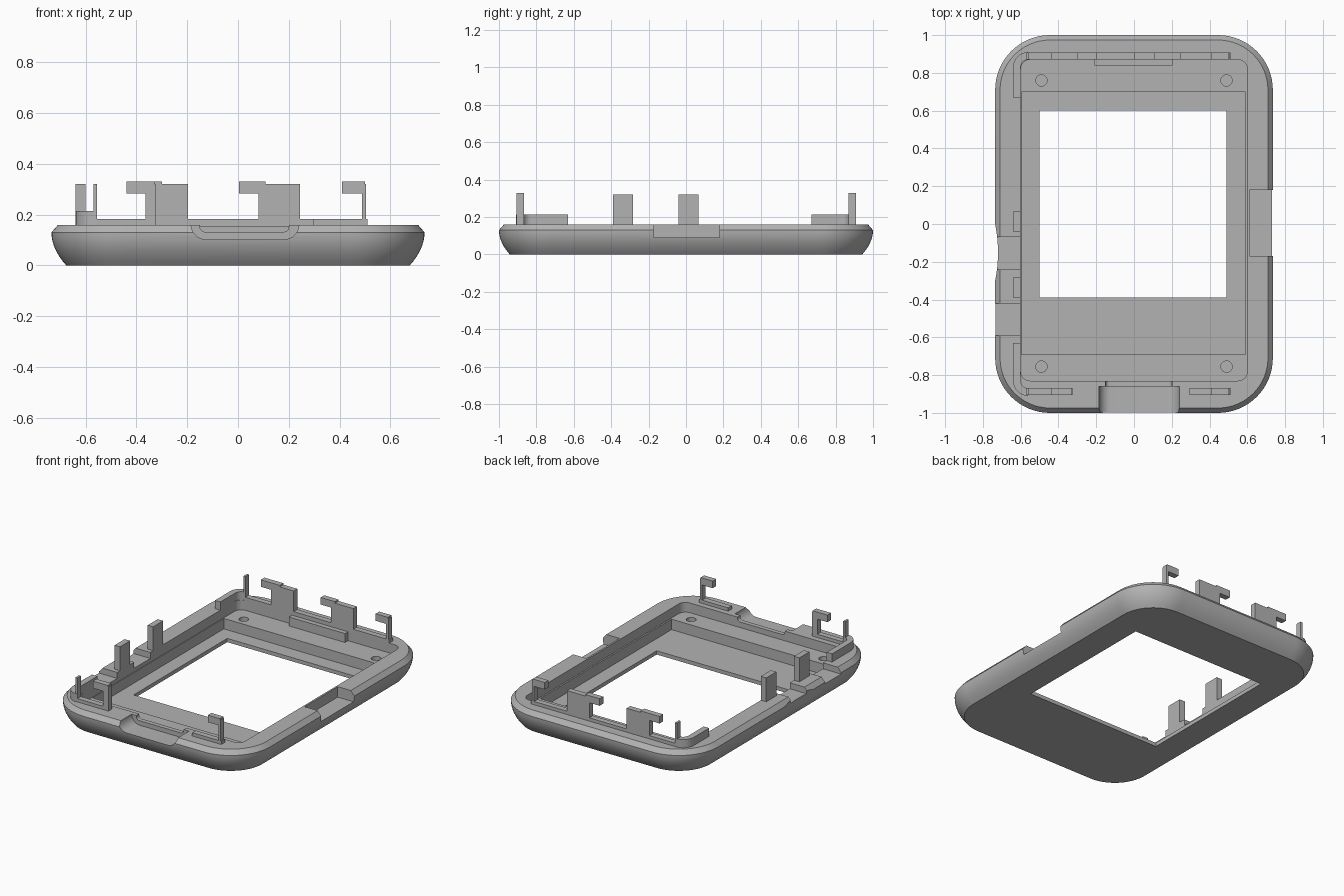
import bpy, bmesh, math

cube = bpy.data.objects.get("Cube")
if cube:
    bpy.data.objects.remove(cube, do_unlink=True)

grey = bpy.data.materials.new("plain grey")
grey.use_nodes = True
grey.diffuse_color = (0.45, 0.45, 0.45, 1)
grey.node_tree.nodes["Principled BSDF"].inputs["Base Color"].default_value = grey.diffuse_color


def rounded(x0, x1, y0, y1, r=0.0, n=8):
    """Outline of a rectangle with rounded corners."""
    if r == 0:
        return [(x0, y0), (x1, y0), (x1, y1), (x0, y1)]
    pts = []
    corners = [(x1 - r, y1 - r), (x0 + r, y1 - r), (x0 + r, y0 + r), (x1 - r, y0 + r)]
    for q, (cx, cy) in enumerate(corners):
        for i in range(n + 1):
            a = (q + i / n) * math.pi / 2
            pts.append((cx + r * math.cos(a), cy + r * math.sin(a)))
    return pts


def loft(name, rings):
    """Solid through matching rings of 3D points, capped at both ends."""
    bm = bmesh.new()
    loops = [[bm.verts.new(p) for p in ring] for ring in rings]
    n = len(loops[0])
    for a, b in zip(loops, loops[1:]):
        for i in range(n):
            j = (i + 1) % n
            bm.faces.new((a[i], a[j], b[j], b[i]))
    bm.faces.new(loops[0][::-1])
    bm.faces.new(loops[-1])
    bmesh.ops.recalc_face_normals(bm, faces=bm.faces)
    mesh = bpy.data.meshes.new(name)
    bm.to_mesh(mesh)
    bm.free()
    mesh.materials.append(grey)
    obj = bpy.data.objects.new(name, mesh)
    bpy.context.collection.objects.link(obj)
    return obj


def prism(name, outline, lo, hi, axis="z"):
    """Extrude an outline up z, or an xz outline along y."""
    if axis == "z":
        return loft(name, [[(u, v, h) for u, v in outline] for h in (lo, hi)])
    return loft(name, [[(u, h, v) for u, v in outline] for h in (lo, hi)])


def box(name, x0, x1, y0, y1, z0, z1):
    return prism(name, rounded(x0, x1, y0, y1), z0, z1)


# Bezel body: bulged side, flat underside, chamfered top edge
TOP, WAIST, LEDGE = 0.16, 0.13, 0.095
levels = [(WAIST * i / 8, 0.058 * (1 - i / 8) ** 2) for i in range(9)] + [(TOP, 0.026)]
body = loft("bezel_body", [
    [(x, y, z) for x, y in rounded(-0.735 + d, 0.735 - d, -1 + d, 1 - d, 0.29 - d, 16)]
    for z, d in levels])

# Cutters: cavity, screen recess, window, connector notches and screw holes
cutters = [
    prism("cavity_cutter", rounded(-0.6, 0.6, -0.83, 0.87, 0.05), LEDGE, 0.4),
    box("recess_cutter", -0.595, 0.59, -0.69, 0.70, 0.025, 0.3),
    box("window_cutter", -0.5, 0.49, -0.39, 0.6, -0.1, 0.2),
    box("side_notch_cutter", 0.612, 0.9, -0.17, 0.18, 0.09, 0.3),
    box("button_notch_cutter", -0.9, -0.59, -0.24, -0.07, 0.12, 0.3),
    box("switch_notch_cutter", -0.9, -0.59, -0.59, -0.42, 0.12, 0.3),
    prism("port_notch_cutter", rounded(-0.185, 0.24, 0.102, 0.4, 0.06), -1.2, -0.86, "y"),
    prism("port_lip_cutter", rounded(-0.15, 0.2, 0.132, 0.4, 0.02), -0.9, -0.8, "y"),
    prism("thumb_scoop_cutter",
          rounded(-2.22, -0.72, -0.9, 0.6, 0.75, 32), 0.05, 0.3),
]
for x in (-0.49, 0.49):
    for y in (-0.755, 0.76):
        cutters.append(prism("screw_hole_cutter",
                             rounded(x - 0.03, x + 0.03, y - 0.03, y + 0.03, 0.03, 6), 0.05, 0.2))
bpy.context.view_layer.objects.active = body
for cutter in cutters:
    mod = body.modifiers.new(cutter.name, "BOOLEAN")
    mod.operation = "DIFFERENCE"
    mod.solver = "EXACT"
    mod.object = cutter
    bpy.ops.object.modifier_apply(modifier=mod.name)
    bpy.data.objects.remove(cutter, do_unlink=True)
body.select_set(True)
bpy.ops.object.shade_smooth_by_angle(angle=math.radians(25))

# Curved corner walls on the right edge
for name, side, end in (("back", 1, 0.67), ("front", -1, 0.63)):
    cx, cy = -0.56, 0.83
    arc = [math.pi - i * math.pi / 16 for i in range(9)]
    outer = [(cx + 0.08 * math.cos(a), cy + 0.08 * math.sin(a)) for a in arc]
    inner = [(cx + 0.04 * math.cos(a), cy + 0.04 * math.sin(a)) for a in reversed(arc)]
    outline = [(-0.64, end)] + outer + inner + [(-0.6, end)]
    prism(name + "_corner_wall", [(x, y * side) for x, y in outline], 0.12, 0.215)

# Low bars that carry the clips, and the block on the back ledge
BACK, FRONT = (0.87, 0.908), (-0.905, -0.867)
box("back_bar", -0.57, 0.51, *BACK, 0.12, 0.182)
box("front_right_bar", -0.56, -0.325, *FRONT, 0.12, 0.182)
box("front_left_bar", 0.295, 0.51, *FRONT, 0.12, 0.182)
box("back_ledge_block", -0.21, 0.205, 0.838, 0.875, 0.09, 0.155)


def clip(name, x0, x1, arm0, arm1, depth):
    """Upright tab with a hooked arm reaching sideways."""
    outline = [(x0, 0.15), (x1, 0.15), (x1, 0.32), (arm1, 0.32), (arm1, 0.33),
               (arm0, 0.33), (arm0, 0.283), (x0, 0.283)]
    prism(name, outline, *depth, "y")


clip("back_right_clip", -0.365, -0.197, -0.44, -0.3, BACK)
clip("back_middle_clip", 0.08, 0.245, 0.003, 0.108, BACK)
clip("front_right_clip", -0.365, -0.325, -0.44, -0.33, FRONT)
for name, depth in (("back", BACK), ("front", FRONT)):
    clip(name + "_left_clip", 0.488, 0.505, 0.41, 0.5, depth)
    box(name + "_right_pin", -0.57, -0.555, *depth, 0.15, 0.32)

# Square posts along the right edge
for name, y in (("front", -0.337), ("back", 0.013)):
    box(name + "_side_post", -0.64, -0.6, y - 0.053, y + 0.053, 0.12, 0.32)
